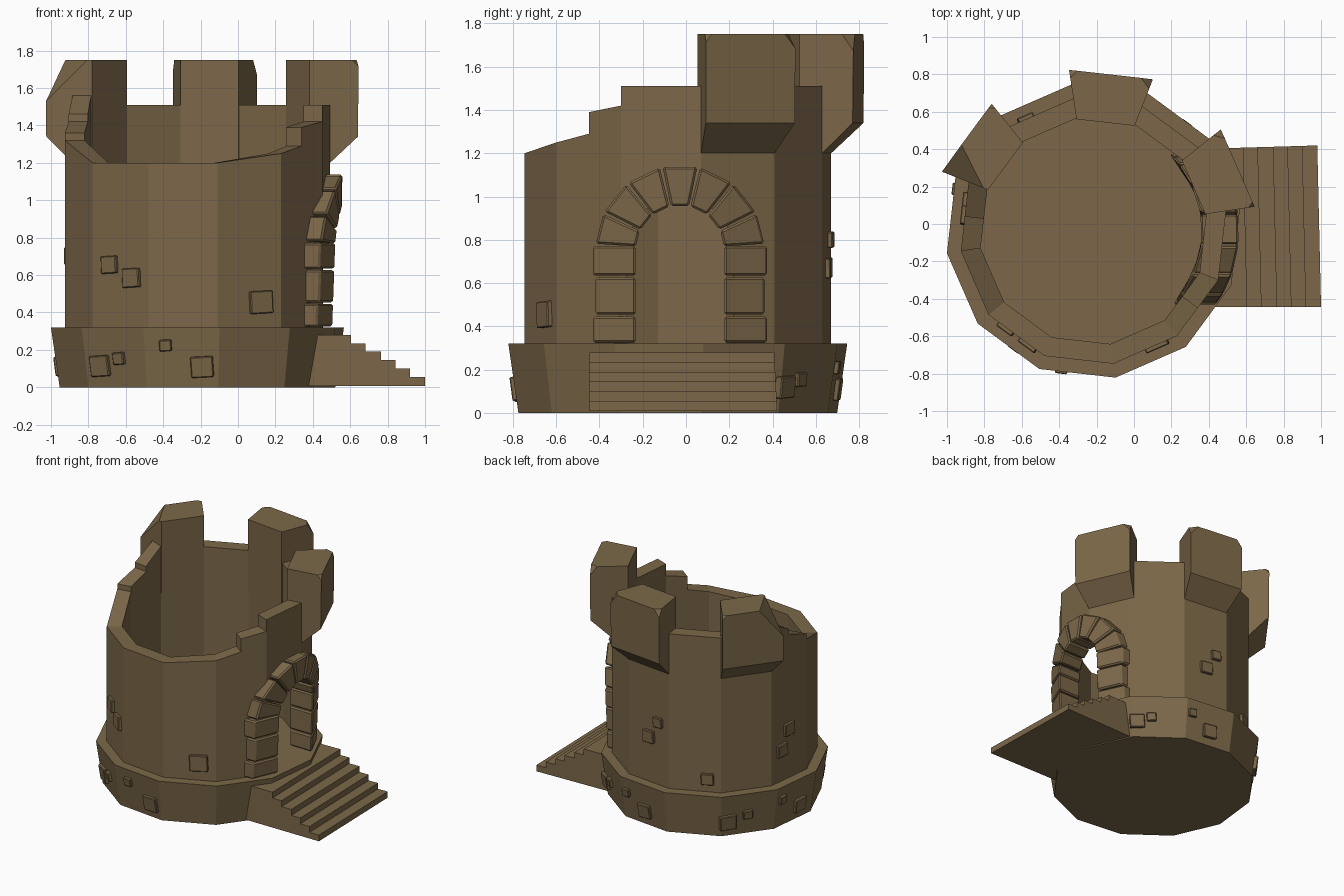
import bpy, bmesh, math
from mathutils import Vector, Matrix

cube = bpy.data.objects.get("Cube")
if cube:
    bpy.data.objects.remove(cube, do_unlink=True)

stone = bpy.data.materials.new("brown_stone")
stone.use_nodes = True
COLOUR = (0.20, 0.137, 0.066, 1)
stone.diffuse_color = COLOUR
stone.node_tree.nodes["Principled BSDF"].inputs["Base Color"].default_value = COLOUR

CX, CY = -0.217, -0.038      # tower axis
TURN, STEP = 8.6, 30         # corner offset and angle of each of 12 sides
WALL, INNER, FLOOR, RIM = 0.717, 0.61, 0.32, 1.2


def ring_point(angle, r, z):
    """Point on the twelve-sided outline whose corners have radius r."""
    off = (angle - TURN) % STEP - STEP / 2
    d = r * math.cos(math.radians(STEP / 2)) / math.cos(math.radians(off))
    a = math.radians(angle)
    return Vector((CX + d * math.cos(a), CY + d * math.sin(a), z))


def finish(name, bm):
    bmesh.ops.recalc_face_normals(bm, faces=bm.faces)
    mesh = bpy.data.meshes.new(name)
    bm.to_mesh(mesh)
    bm.free()
    mesh.materials.append(stone)
    obj = bpy.data.objects.new(name, mesh)
    bpy.context.collection.objects.link(obj)
    return obj


def loft(bm, rings, closed=False):
    """Join equal-length rings of points; cap the ends or close the loop."""
    loops = [[bm.verts.new(p) for p in ring] for ring in rings]
    pairs = list(zip(loops, loops[1:]))
    if closed:
        pairs.append((loops[-1], loops[0]))
    else:
        bm.faces.new(loops[0])
        bm.faces.new(loops[-1])
    n = len(loops[0])
    for a, b in pairs:
        for i in range(n):
            j = (i + 1) % n
            bm.faces.new((a[i], a[j], b[j], b[i]))


def outline(r, z):
    return [ring_point(TURN + STEP * i, r, z) for i in range(12)]


# Flared solid base with the floor on top
bm = bmesh.new()
loft(bm, [outline(0.745, 0), outline(0.792, FLOOR)])
finish("base", bm)

# Hollow lower wall
bm = bmesh.new()
loft(bm, [outline(WALL, FLOOR), outline(WALL, RIM),
          outline(INNER, RIM), outline(INNER, FLOOR)], closed=True)
wall = finish("wall", bm)

# Doorway cut through the wall
DOOR_Y, SPRING, OPEN_R, ARCH_R = -0.028, 0.755, 0.205, 0.39


def arch_point(angle, r):
    a = math.radians(angle)
    return DOOR_Y + r * math.cos(a), SPRING + r * math.sin(a)


cut_r = OPEN_R + 0.04
profile = [(DOOR_Y - cut_r, FLOOR - 0.05), (DOOR_Y + cut_r, FLOOR - 0.05)]
profile += [arch_point(i * 20, cut_r) for i in range(10)]
bm = bmesh.new()
loft(bm, [[(x, y, z) for y, z in profile] for x in (0, 0.9)])
cutter = finish("door_cutter", bm)
cutter.hide_render = True
mod = wall.modifiers.new("doorway", 'BOOLEAN')
mod.object, mod.operation, mod.solver = cutter, 'DIFFERENCE', 'EXACT'
bpy.context.view_layer.objects.active = wall
bpy.ops.object.modifier_apply(modifier="doorway")
bpy.data.objects.remove(cutter, do_unlink=True)

# Broken upper wall: spans of (start corner, end corner, start z, end z)
spans = [(-3, -2, 1.2, 1.25), (-2, -1.5, 1.25, 1.29), (-1.5, -1, 1.39, 1.42),
         (5, 5.5, 1.56, 1.46), (5.5, 6, 1.42, 1.36), (6, 7, 1.32, 1.2)]
spans += [(i, i + 1, 1.51, 1.51) for i in range(-1, 5)]
bm = bmesh.new()
for s, e, z0, z1 in spans:
    ends = []
    for corner, top in ((s, z0), (e, z1)):
        a = TURN + STEP * corner
        ends.append([ring_point(a, r, z) for r, z in
                     ((INNER, RIM), (WALL, RIM), (WALL, top), (INNER, top))])
    loft(bm, ends)
bmesh.ops.dissolve_degenerate(bm, dist=0.0005, edges=bm.edges)
finish("broken_upper_wall", bm)


# Overhanging merlons, each filling one side, with chipped corners
def merlon(name, side, chips):
    section = [(INNER - 0.005, RIM), (WALL, RIM), (0.868, 1.34),
               (0.872, 1.75), (INNER - 0.005, 1.75)]
    bm = bmesh.new()
    loft(bm, [[ring_point(TURN + STEP * c + nudge, r, z) for r, z in section]
              for c, nudge in ((side, 0.001), (side + 1, -0.001))])
    mid = math.radians(TURN + STEP * (side + 0.5))
    out = Vector((math.cos(mid), math.sin(mid), 0))
    along = Vector((-out.y, out.x, 0))
    for end, depth, tilt in chips:
        corner = ring_point(TURN + STEP * (side + (end + 1) / 2), 0.872, 1.75)
        normal = (along * end + out * tilt + Vector((0, 0, 0.8))).normalized()
        bmesh.ops.bisect_plane(
            bm, geom=bm.verts[:] + bm.edges[:] + bm.faces[:],
            plane_co=corner - normal * depth, plane_no=normal, clear_outer=True)
        bmesh.ops.holes_fill(bm, edges=[e for e in bm.edges if e.is_boundary])
    finish(name, bm)


merlon("merlon_right", 0, [(-1, 0.02, 0.6), (1, 0.035, 0.8)])
merlon("merlon_back", 2, [(-1, 0.04, 0.9), (1, 0.03, 0.8)])
merlon("merlon_left", 4, [(1, 0.13, 0.5), (-1, 0.02, 0.8)])

# Door surround: jamb blocks and arch stones bent to the round wall
GAP = 0.004


def door_stone(name, corners):
    bm = bmesh.new()
    faces = []
    for inner in (True, False):
        ring = []
        for y, z in corners:
            r = 0.58 if inner else 0.75 + 0.035 * (z - FLOOR)
            ring.append((CX + math.sqrt(r * r - (y - CY) ** 2), y, z))
        faces.append(ring)
    loft(bm, faces)
    bmesh.ops.bevel(bm, geom=bm.edges[:], offset=0.01, segments=1, affect='EDGES')
    finish(name, bm)


for label, sign in (("front", -1), ("back", 1)):
    levels = [FLOOR, 0.45, 0.63, SPRING + 0.02]
    for i in range(3):
        lo, hi = levels[i] + GAP, levels[i + 1] - GAP
        a = DOOR_Y + sign * OPEN_R
        b = DOOR_Y + sign * (ARCH_R + (0.012 if i != 1 else 0))
        door_stone(f"jamb_{label}_{i}", [(a, lo), (b, lo), (b, hi), (a, hi)])
for i in range(7):
    a0, a1 = 180 / 7 * i + 1, 180 / 7 * (i + 1) - 1
    if i == 0:
        a0 = 4
    if i == 6:
        a1 = 176
    door_stone(f"arch_stone_{i}", [arch_point(a0, OPEN_R), arch_point(a0, ARCH_R),
                                   arch_point(a1, ARCH_R), arch_point(a1, OPEN_R)])

# Stairs up to the door
treads = [0.605, 0.682, 0.765, 0.842, 0.92, 1.0]
steps = [(0.3, 0.008), (0.3, 0.28)]
for i, x in enumerate(treads):
    z = 0.28 - 0.045 * i
    steps += [(x, z), (x, z - 0.045 if i < 5 else 0.008)]
bm = bmesh.new()
loft(bm, [[(x, -0.445, z) for x, z in steps],
          [(x - 0.02, 0.39 + 0.03 * x, z) for x, z in steps]])
finish("stairs", bm)


# Raised stones scattered over the base and wall
def raised_stone(name, angle, z, w, h, on_base):
    r = 0.745 + 0.147 * z if on_base else WALL
    side = (angle - TURN) // STEP
    normal = math.radians(TURN + STEP * (side + 0.5))
    tilt = math.radians(8) if on_base else 0
    bm = bmesh.new()
    bmesh.ops.create_cube(bm, size=1)
    place = (Matrix.Translation(ring_point(angle, r, z)) @ Matrix.Rotation(normal, 4, 'Z')
             @ Matrix.Rotation(tilt, 4, 'Y') @ Matrix.Rotation(0.05, 4, 'X')
             @ Matrix.Diagonal((0.044, w, h, 1)))
    bmesh.ops.transform(bm, matrix=place, verts=bm.verts)
    bmesh.ops.bevel(bm, geom=bm.edges[:], offset=0.005, segments=1, affect='EDGES')
    finish(name, bm)


base_stones = [(41, 0.12, 0.11), (49, 0.155, 0.07), (72, 0.21, 0.065), (84, 0.11, 0.11),
               (132, 0.11, 0.12), (143, 0.155, 0.07), (163, 0.22, 0.065), (178, 0.11, 0.11),
               (226, 0.115, 0.12), (236, 0.155, 0.07), (257, 0.225, 0.065), (272, 0.11, 0.12)]
wall_stones = [(84, 0.67, 0.1), (91, 0.8, 0.08), (121, 0.42, 0.09), (173, 0.7, 0.1),
               (167, 0.56, 0.1), (228, 0.655, 0.1), (240, 0.585, 0.11), (299, 0.455, 0.13)]
for kind, stones in (("base", base_stones), ("wall", wall_stones)):
    for i, (angle, z, size) in enumerate(stones):
        raised_stone(f"{kind}_stone_{i}", angle, z, size, size * 0.93, kind == "base")
